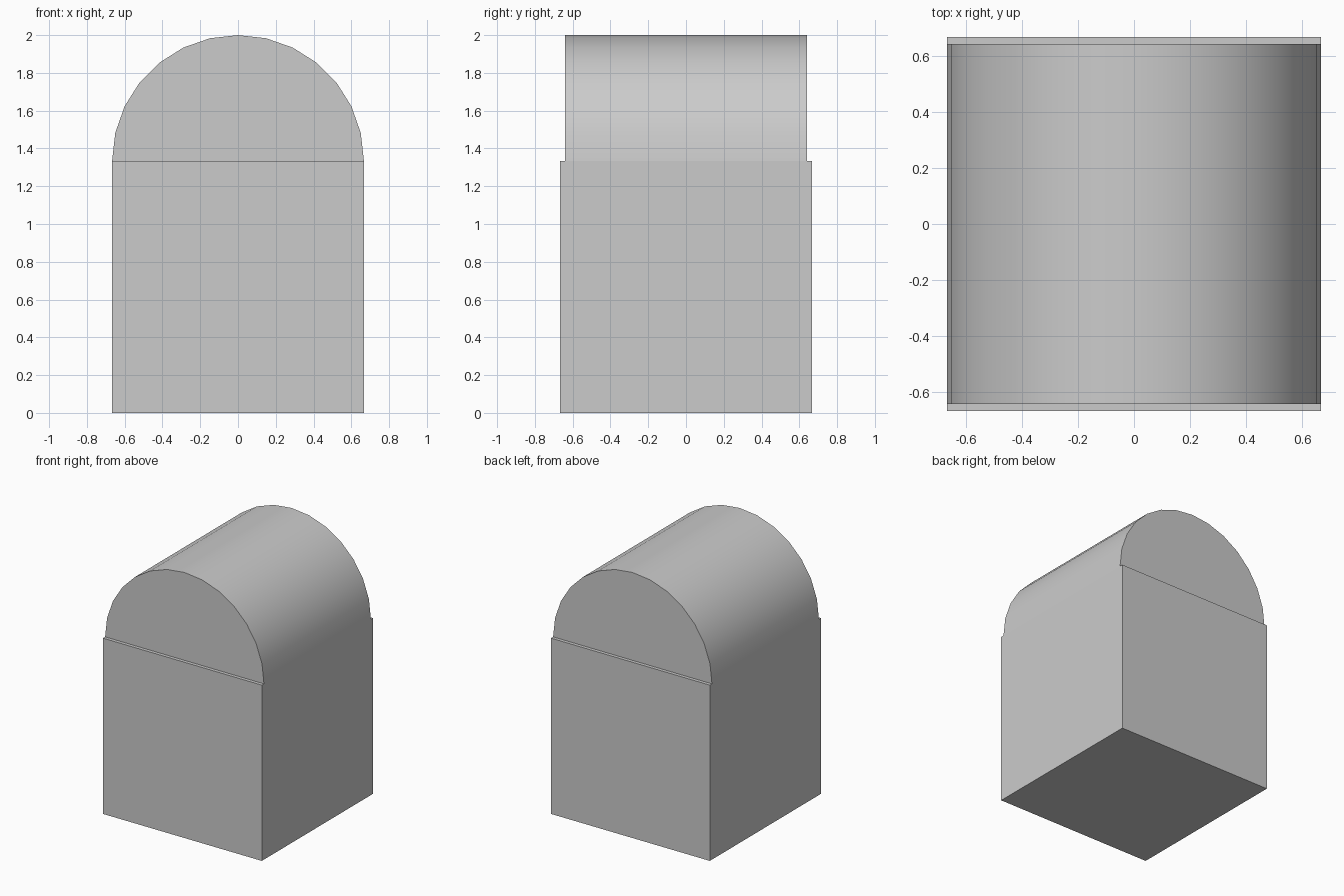
import bpy, bmesh, math

if "Cube" in bpy.data.objects:
    bpy.data.objects.remove(bpy.data.objects["Cube"])

W = 4 / 3          # body width, depth and height
R = W / 2          # vault radius
HALF_LEN = 0.641   # vault half length along y
SEGMENTS = 14      # sides in the half circle

# Cubic body
bpy.ops.mesh.primitive_cube_add(size=W, location=(0, 0, W / 2))
bpy.context.object.name = "body"

# Half-round vault: semicircle profile extruded along y
bm = bmesh.new()
angles = [math.pi * i / SEGMENTS for i in range(SEGMENTS + 1)]
profile = [bm.verts.new((R * math.cos(a), -HALF_LEN, W + R * math.sin(a))) for a in angles]
face = bm.faces.new(profile)
ext = bmesh.ops.extrude_face_region(bm, geom=[face])
moved = [g for g in ext["geom"] if isinstance(g, bmesh.types.BMVert)]
bmesh.ops.translate(bm, verts=moved, vec=(0, 2 * HALF_LEN, 0))
bmesh.ops.recalc_face_normals(bm, faces=bm.faces)
mesh = bpy.data.meshes.new("vaulted_top")
bm.to_mesh(mesh)
bm.free()
vault = bpy.data.objects.new("vaulted_top", mesh)
bpy.context.collection.objects.link(vault)

# Smooth the curve, keep the rims sharp
bpy.ops.object.select_all(action='DESELECT')
vault.select_set(True)
bpy.context.view_layer.objects.active = vault
bpy.ops.object.shade_smooth_by_angle(angle=math.radians(30))
